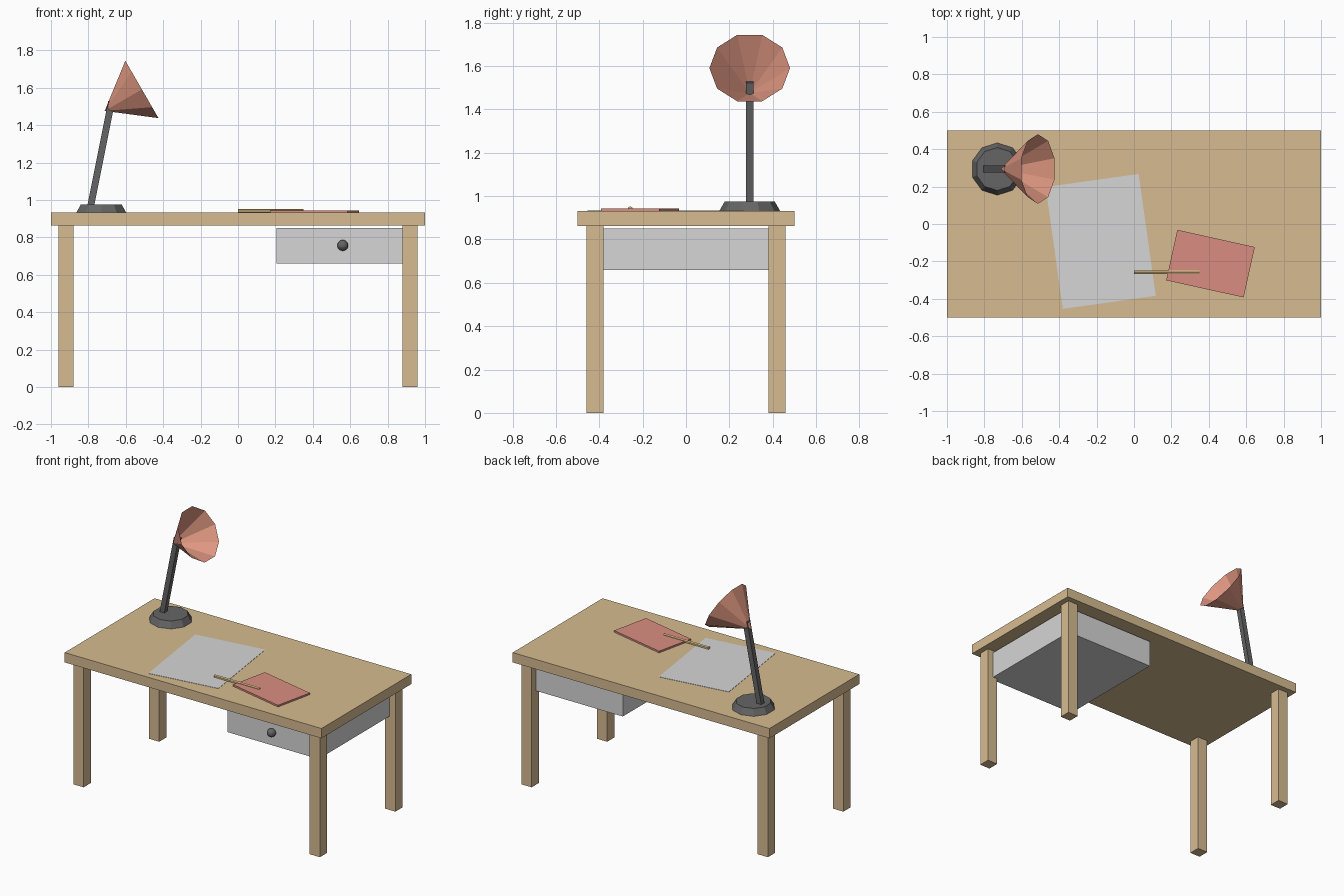
import bpy
import bmesh
from math import radians, pi
from mathutils import Matrix, Vector

old = bpy.data.objects.get("Cube")
if old:
    bpy.data.objects.remove(old, do_unlink=True)


def material(name, r, g, b):
    m = bpy.data.materials.new(name)
    m.use_nodes = True
    m.diffuse_color = (r, g, b, 1)
    m.node_tree.nodes["Principled BSDF"].inputs["Base Color"].default_value = (r, g, b, 1)
    return m


wood = material("light wood", 0.68, 0.50, 0.28)
pale = material("pale grey", 0.67, 0.67, 0.67)
dark = material("dark grey", 0.13, 0.13, 0.13)
coral = material("coral", 0.74, 0.31, 0.22)
red = material("soft red", 0.70, 0.27, 0.22)
yellow = material("pencil wood", 0.72, 0.52, 0.24)


def finish(name, bm, mat, matrix):
    """Turn a bmesh into a named object placed by the matrix."""
    mesh = bpy.data.meshes.new(name)
    bm.to_mesh(mesh)
    bm.free()
    mesh.materials.append(mat)
    ob = bpy.data.objects.new(name, mesh)
    ob.matrix_world = matrix
    bpy.context.collection.objects.link(ob)
    return ob


def box(name, centre, size, mat, rot=None):
    bm = bmesh.new()
    bmesh.ops.create_cube(bm, size=1, matrix=Matrix.Diagonal((*size, 1)))
    return finish(name, bm, mat, Matrix.Translation(centre) @ (rot or Matrix()))


def cone(name, centre, sides, r1, r2, depth, mat, rot=None, caps=True):
    bm = bmesh.new()
    bmesh.ops.create_cone(bm, cap_ends=caps, segments=sides,
                          radius1=r1, radius2=r2, depth=depth)
    return finish(name, bm, mat, Matrix.Translation(centre) @ (rot or Matrix()))


def turn(degrees, axis):
    return Matrix.Rotation(radians(degrees), 4, axis)


TOP = 0.932    # height of the desk surface
UNDER = 0.863  # underside of the desk top

# Desk top and four legs
box("desk_top", (0, 0, (TOP + UNDER) / 2), (2, 1, TOP - UNDER), wood)
for side, sx in (("left", 1), ("right", -1)):
    for end, sy in (("front", -1), ("back", 1)):
        box(f"{end}_{side}_leg", (0.92 * sx, 0.42 * sy, UNDER / 2),
            (0.08, 0.08, UNDER), wood)

# Drawer with round knob
box("drawer", (0.56, 0, 0.755), (0.71, 0.82, 0.19), pale)
bm = bmesh.new()
bmesh.ops.create_uvsphere(bm, u_segments=16, v_segments=10, radius=0.029)
finish("drawer_knob", bm, dark, Matrix.Translation((0.56, -0.428, 0.757)))

# Lamp base and leaning arm
lamp_y = 0.294
cone("lamp_base", (-0.731, lamp_y, TOP + 0.022), 10, 0.14, 0.115, 0.044, dark, turn(90, 'Z') @ turn(-90, 'Z'))
foot = Vector((-0.793, lamp_y, 0.94))
tip = Vector((-0.676, lamp_y, 1.526))
lean = (tip - foot).to_track_quat('Z', 'Y').to_matrix().to_4x4()
lean = Matrix.Rotation((tip - foot).angle(Vector((0, 0, 1))), 4, 'Y')
box("lamp_arm", (foot + tip) / 2, (0.036, 0.035, (tip - foot).length), dark, lean)

# Open lamp shade, a ten-sided cone with its vertices on the y axis
bm = bmesh.new()
apex = bm.verts.new((0, 0, 0))
spoke = Vector((0, 0.186, 0.23))
rim = [bm.verts.new(Matrix.Rotation(2 * pi * i / 10, 3, 'Z') @ spoke) for i in range(10)]
for a, b in zip(rim, rim[1:] + rim[:1]):
    bm.faces.new((apex, b, a))
finish("lamp_shade", bm, coral,
       Matrix.Translation((-0.713, lamp_y, 1.476)) @ turn(60, 'Y'))

# Paper, book and pencil lying on the desk
box("paper", (-0.178, -0.093, TOP + 0.001), (0.502, 0.658, 0.002), pale, turn(8, 'Z'))
box("book", (0.409, -0.212, TOP + 0.006), (0.424, 0.276, 0.012), red, turn(-12.5, 'Z'))
cone("pencil", (0.175, -0.257, TOP + 0.01), 6, 0.011, 0.011, 0.35, yellow,
     turn(90, 'Y') @ turn(90, 'Z'))
